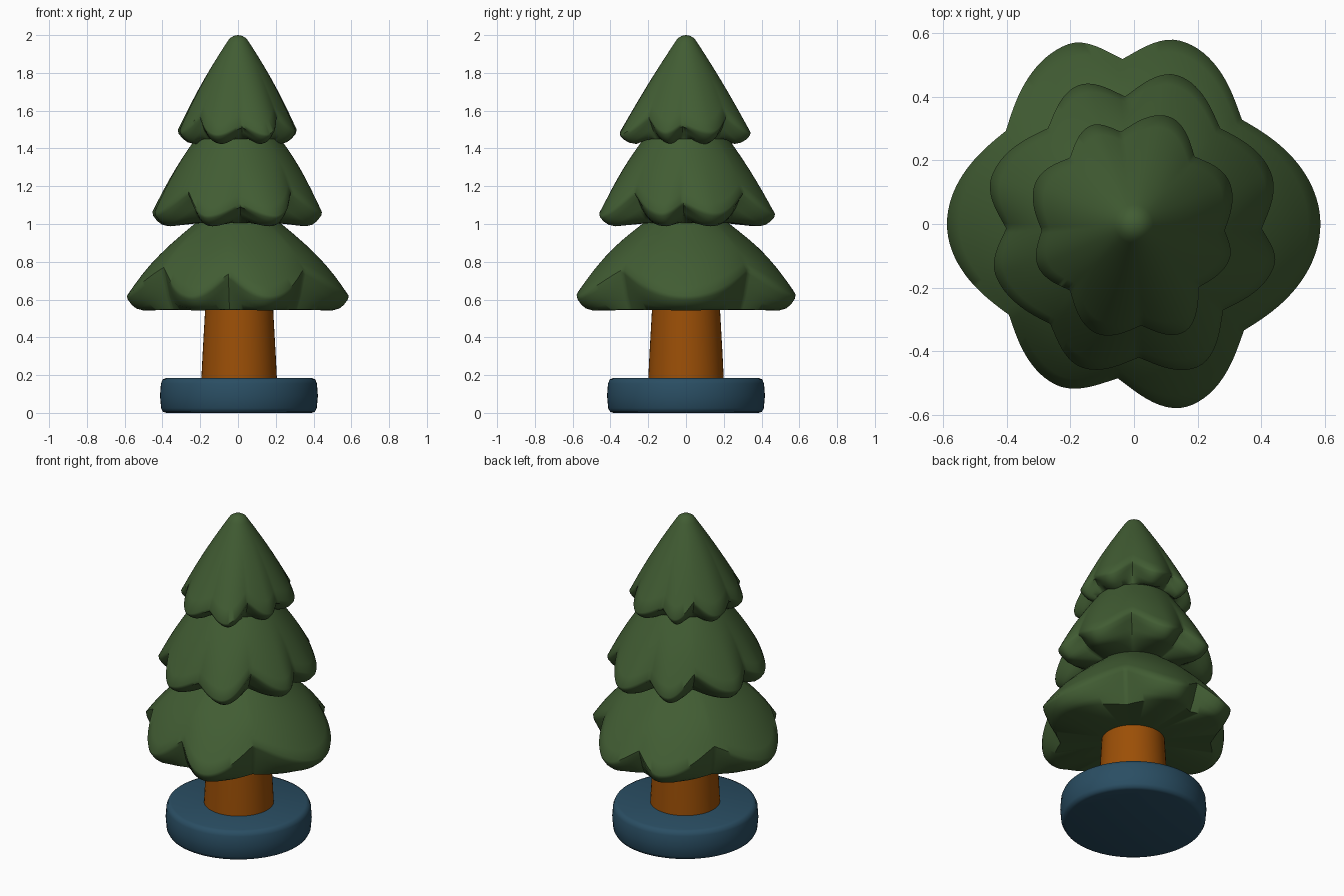
import bpy, bmesh, math

if "Cube" in bpy.data.objects:
    bpy.data.objects.remove(bpy.data.objects["Cube"])

SEG = 180


def material(name, rgb):
    m = bpy.data.materials.new(name)
    m.diffuse_color = (*rgb, 1)
    m.use_nodes = True
    m.node_tree.nodes["Principled BSDF"].inputs["Base Color"].default_value = m.diffuse_color
    return m


GREEN = material("pine green", (0.053, 0.108, 0.033))
BROWN = material("orange brown", (0.330, 0.078, 0.002))
BLUE = material("slate blue", (0.023, 0.076, 0.125))


def loft(name, rings, mat, start, end, angle, x=0):
    """Skin a list of rings (each a list of points), closed by two pole points."""
    bm = bmesh.new()
    loops = [[bm.verts.new(p) for p in ring] for ring in rings]
    n = len(loops[0])
    for a, b in zip(loops, loops[1:]):
        for i in range(n):
            j = (i + 1) % n
            bm.faces.new((a[i], a[j], b[j], b[i]))
    for loop, z in ((loops[0], start), (loops[-1], end)):
        pole = bm.verts.new((0, 0, z))
        for i in range(n):
            bm.faces.new((loop[i], loop[(i + 1) % n], pole))
    bmesh.ops.recalc_face_normals(bm, faces=bm.faces)
    me = bpy.data.meshes.new(name)
    bm.to_mesh(me)
    bm.free()
    me.materials.append(mat)
    ob = bpy.data.objects.new(name, me)
    ob.location.x = x
    bpy.context.collection.objects.link(ob)
    bpy.ops.object.select_all(action='DESELECT')
    ob.select_set(True)
    bpy.context.view_layer.objects.active = ob
    bpy.ops.object.shade_smooth_by_angle(angle=math.radians(angle))


def circle(r, z, n=SEG):
    return [(r * math.cos(2 * math.pi * i / n), r * math.sin(2 * math.pi * i / n), z)
            for i in range(n)]


def rim(tier, deg):
    """Rim radius, rim height and lobe factor (0 notch, 1 tip) at an angle."""
    marks = tier["marks"]
    for k, (a, ra, za) in enumerate(marks):
        b, rb, zb = marks[(k + 1) % len(marks)]
        span = (b - a) % 360
        d = (deg - a) % 360
        if d < span:
            u = d / span
            v = u if k % 2 == 0 else 1 - u       # 0 at the notch, 1 at the tip
            smooth = v * v * (3 - 2 * v)
            f = 0.6 * math.sin(v * math.pi / 2) + 0.4 * smooth
            s = f if k % 2 == 0 else 1 - f
            return ra + (rb - ra) * s, za + (zb - za) * s, f


def tier_rings(tier):
    """Cone from the top circle to the scalloped rim, then tucked underneath."""
    r0, z0 = tier["top"]
    r1, z1 = tier["under"]
    tuck, bulge = tier["tuck"], tier["bulge"]
    tips = tier["marks"][1::2]
    slope = sum((r - r0) / (z0 - z) for _, r, z in tips) / len(tips)
    rings = [[] for _ in range(13)]
    for i in range(SEG):
        deg = 360 * i / SEG
        c, s = math.cos(math.radians(deg)), math.sin(math.radians(deg))
        R, Z, f = rim(tier, deg)
        g = 1 - f
        low = tier["low"] + tier["lift"] * g
        off = R - (r0 + slope * (z0 - Z))        # lobes grow only near the rim
        prof = []
        for k in range(8):
            t = k / 7
            prof.append((r0 + slope * (z0 - Z) * t + off * t ** 1.8
                         + bulge * math.sin(math.pi * t), z0 + (Z - z0) * t))
        h = Z - low
        inner = R - 0.085 * f - tuck * g         # foot of the lobe side wall
        prof += [(R - 0.004, Z - 0.25 * h * f - 0.02 * g),
                 (R - 0.025 * f - 0.25 * tuck * g, Z - 0.62 * h * f - 0.30 * h * g),
                 (R - 0.050 * f - 0.55 * tuck * g, Z - 0.88 * h * f - 0.65 * h * g),
                 (inner, low),
                 (r1, z1)]
        for ring, (r, z) in zip(rings, prof):
            ring.append((r * c, r * s, z))
    return rings


# Rim marks alternate notch, tip: (angle, radius, height)
top = dict(top=(0.060, 1.960), under=(0.225, 1.450), low=1.424, lift=0.050, tuck=0.048,
           bulge=0.008, marks=[
    (48, 0.285, 1.575), (72, 0.355, 1.480), (98, 0.293, 1.535), (114, 0.338, 1.485),
    (134, 0.290, 1.575), (157, 0.336, 1.490), (184, 0.291, 1.535), (204, 0.330, 1.490),
    (226, 0.290, 1.575), (252, 0.364, 1.475), (274, 0.320, 1.530), (294, 0.375, 1.475),
    (316, 0.285, 1.575), (340, 0.320, 1.490), (356, 0.286, 1.535), (24, 0.328, 1.490)])
middle = dict(top=(0.225, 1.450), under=(0.225, 1.005), low=0.988, lift=0.045, tuck=0.095,
              bulge=0.012, marks=[
    (48, 0.405, 1.175), (74, 0.487, 1.050), (94, 0.402, 1.120), (112, 0.470, 1.050),
    (132, 0.405, 1.175), (162, 0.472, 1.060), (182, 0.402, 1.120), (200, 0.464, 1.060),
    (230, 0.410, 1.175), (250, 0.480, 1.045), (272, 0.420, 1.110), (294, 0.492, 1.045),
    (316, 0.390, 1.175), (344, 0.460, 1.060), (358, 0.402, 1.120), (20, 0.460, 1.060)])
bottom = dict(top=(0.225, 1.005), under=(0.160, 0.545), low=0.543, lift=0.005, tuck=0.060,
              bulge=0.032, marks=[
    (44, 0.472, 0.760), (76, 0.594, 0.620), (94, 0.520, 0.710), (110, 0.602, 0.620),
    (144, 0.498, 0.750), (180, 0.588, 0.620), (216, 0.486, 0.770), (244, 0.562, 0.620),
    (264, 0.488, 0.735), (286, 0.598, 0.620), (316, 0.481, 0.760), (0, 0.586, 0.620)])

# Foliage: rounded tip and three scalloped tiers in one skin
foliage = [circle(0.022, 1.996), circle(0.044, 1.983)]
for t in (top, middle, bottom):
    rings = tier_rings(t)
    foliage += rings if t is top else rings[1:]
loft("foliage", foliage, GREEN, 2.0, 0.545, 50)

# Trunk: slightly tapered
loft("trunk", [circle(0.200, 0.18, 48), circle(0.194, 0.30, 48), circle(0.180, 0.55, 48)],
     BROWN, 0.18, 0.55, 40, 0.006)

# Base: round disc with soft edges
disc = [(0.385, 0.0), (0.402, 0.006), (0.412, 0.025), (0.418, 0.09),
        (0.413, 0.155), (0.404, 0.177), (0.385, 0.185)]
loft("base", [circle(r, z, 64) for r, z in disc], BLUE, 0.0, 0.185, 50, 0.005)
